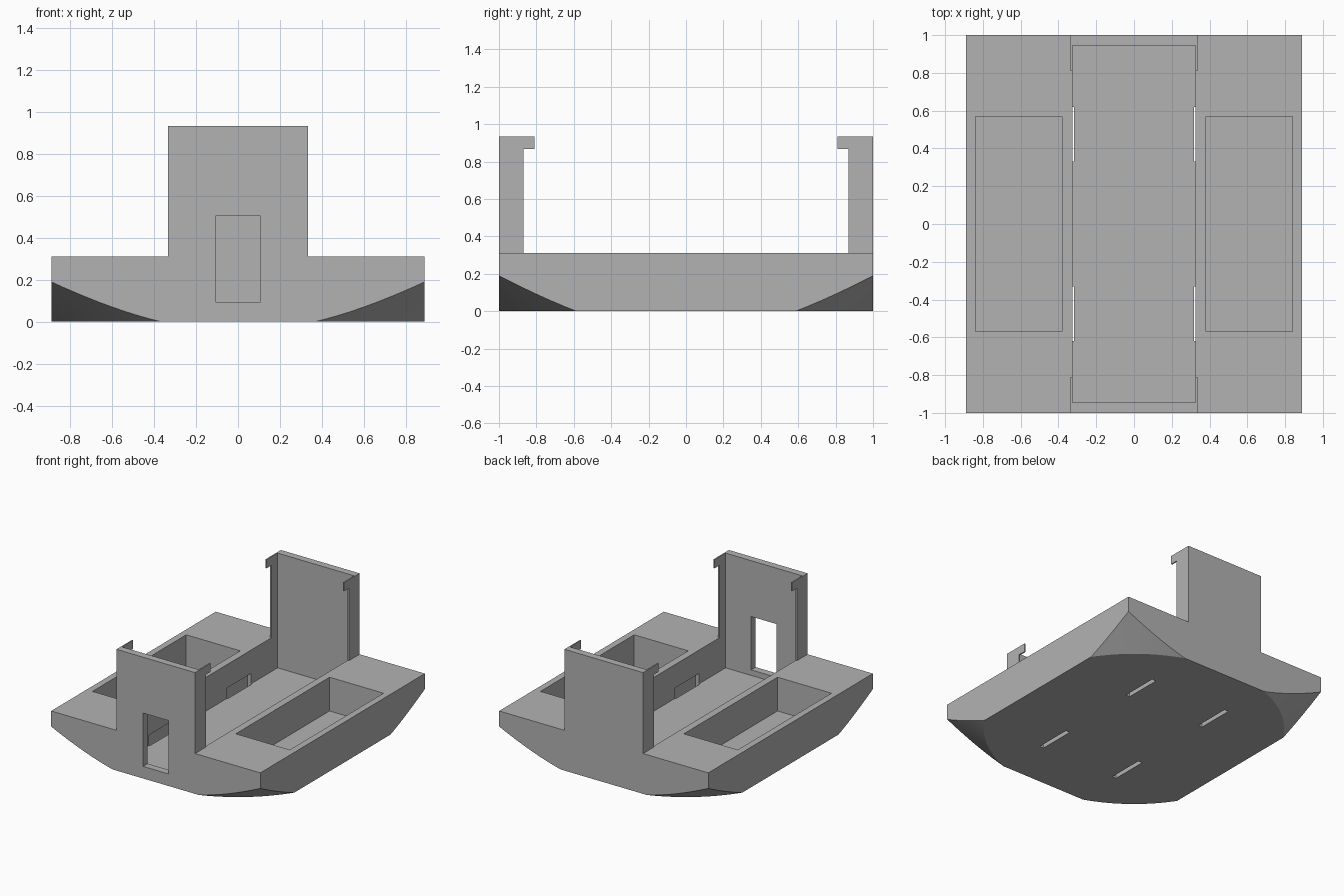
import bpy
import math

cube = bpy.data.objects.get("Cube")
if cube:
    bpy.data.objects.remove(cube, do_unlink=True)

grey = bpy.data.materials.new("plain grey")
grey.use_nodes = True
grey.diffuse_color = (0.45, 0.45, 0.45, 1)
grey.node_tree.nodes["Principled BSDF"].inputs["Base Color"].default_value = (0.45, 0.45, 0.45, 1)


def box(name, x, y, z):
    """Box spanning the given (low, high) ranges."""
    spans = (x, y, z)
    bpy.ops.mesh.primitive_cube_add(size=1, location=[(a + b) / 2 for a, b in spans])
    ob = bpy.context.object
    ob.name = name
    ob.scale = [b - a for a, b in spans]
    bpy.ops.object.transform_apply(location=True, scale=True)
    ob.data.materials.append(grey)
    return ob


def boolean(target, tool, operation="DIFFERENCE"):
    """Apply a boolean and drop the tool."""
    mod = target.modifiers.new(operation.lower(), "BOOLEAN")
    mod.operation = operation
    mod.solver = "EXACT"
    mod.object = tool
    bpy.context.view_layer.objects.active = target
    bpy.ops.object.modifier_apply(modifier=mod.name)
    bpy.data.objects.remove(tool, do_unlink=True)


W, TOP, FLOOR = 0.89, 0.31, 0.05       # half width, deck height, floor height
IN_X, OUT_X, IN_Y = 0.325, 0.335, 0.945  # channel and tower walls
HEIGHT = 0.933

# Hull: a slab whose lower corners are trimmed by a cone
hull = box("hull", (-W, W), (-1, 1), (0, TOP))
slope, low, high = 1.442, -0.1, 0.5
bpy.ops.mesh.primitive_cone_add(vertices=128, radius1=1.065 + slope * low,
                                radius2=1.065 + slope * high, depth=high - low,
                                location=(0, 0, (low + high) / 2))
cone = bpy.context.object
cone.data.materials.append(grey)
boolean(hull, cone, "INTERSECT")

# End towers: thin plate, side flanges and hooked lips
for s, end in ((-1, "front"), (1, "back")):
    def span(inner):
        return tuple(sorted((s * inner, s)))
    tower = box(end + "_tower", (-OUT_X, OUT_X), span(IN_Y), (TOP - 0.05, HEIGHT))
    for side in (-1, 1):
        flange_x = tuple(sorted((side * IN_X, side * OUT_X)))
        boolean(tower, box("flange", flange_x, span(0.87), (TOP - 0.05, HEIGHT)), "UNION")
        boolean(tower, box("lip", flange_x, span(0.81), (0.867, HEIGHT)), "UNION")
    boolean(hull, tower, "UNION")

# Central channel and doorway in the front wall
boolean(hull, box("channel", (-IN_X, IN_X), (-IN_Y, IN_Y), (FLOOR, 1.2)))
boolean(hull, box("doorway", (-0.107, 0.107), (-1.1, -0.9), (0.093, 0.503)))

# Side pockets and the clip slots along the channel walls
for side in (-1, 1):
    boolean(hull, box("pocket", tuple(sorted((side * 0.38, side * 0.84))),
                      (-0.57, 0.57), (FLOOR, 0.6)))
    for s in (-1, 1):
        boolean(hull, box("slot", tuple(sorted((side * 0.318, side * 0.352))),
                          tuple(sorted((s * 0.33, s * 0.62))), (-0.1, 0.13)))

bpy.ops.object.select_all(action="DESELECT")
hull.select_set(True)
bpy.context.view_layer.objects.active = hull
bpy.ops.object.shade_smooth_by_angle(angle=math.radians(25))
